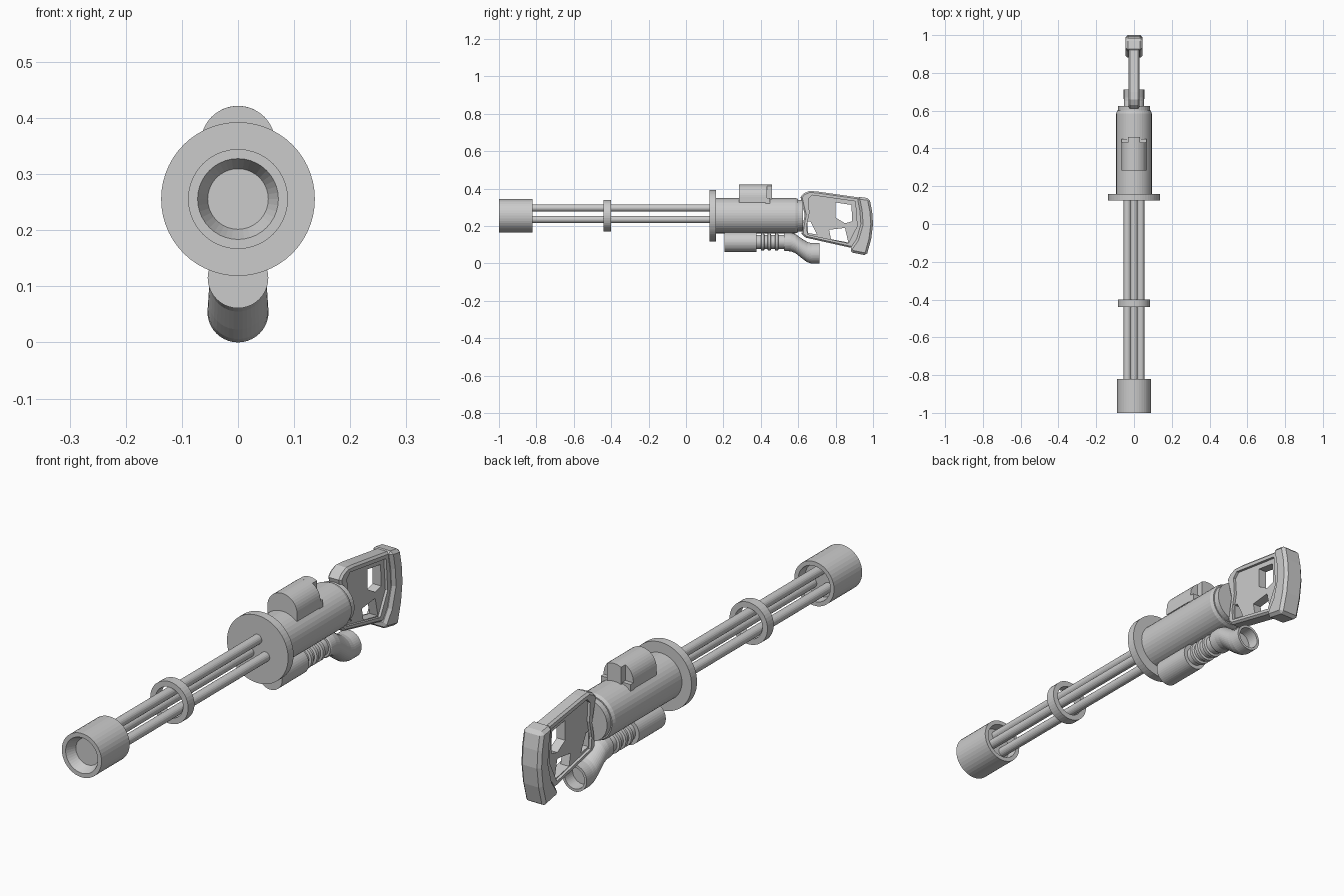
import bpy, bmesh, math

if "Cube" in bpy.data.objects:
    bpy.data.objects.remove(bpy.data.objects["Cube"])

metal = bpy.data.materials.new("plain_grey")
metal.diffuse_color = (0.6, 0.6, 0.6, 1)
metal.use_nodes = True
metal.node_tree.nodes["Principled BSDF"].inputs["Base Color"].default_value = metal.diffuse_color
AXIS = 0.2555          # height of the barrel axis


def finish(name, bm):
    bmesh.ops.recalc_face_normals(bm, faces=bm.faces)
    me = bpy.data.meshes.new(name)
    bm.to_mesh(me)
    bm.free()
    me.materials.append(metal)
    ob = bpy.data.objects.new(name, me)
    bpy.context.collection.objects.link(ob)
    return ob


def tube(name, rings, n=40, x=0, closed=False):
    """Skin circles (y, z, radius) standing across the y axis."""
    bm = bmesh.new()
    loops = []
    for y, z, r in rings:
        loops.append([bm.verts.new((x + r * math.sin(2 * math.pi * i / n), y,
                                    z + r * math.cos(2 * math.pi * i / n))) for i in range(n)])
    pairs = list(zip(loops, loops[1:]))
    if closed:
        pairs.append((loops[-1], loops[0]))
    else:
        bm.faces.new(loops[0])
        bm.faces.new(loops[-1])
    for a, b in pairs:
        for i in range(n):
            j = (i + 1) % n
            bm.faces.new((a[i], a[j], b[j], b[i]))
    return finish(name, bm)


def lathe(name, profile, z=AXIS, **kw):
    return tube(name, [(y, z, r) for y, r in profile], **kw)


def prism(name, pts, a, b, along="x"):
    """Extrude an outline: (y, z) along x, or (x, z) along y."""
    bm = bmesh.new()
    put = (lambda p, t: (t, p[0], p[1])) if along == "x" else (lambda p, t: (p[0], t, p[1]))
    lo = [bm.verts.new(put(p, a)) for p in pts]
    hi = [bm.verts.new(put(p, b)) for p in pts]
    bm.faces.new(lo)
    bm.faces.new(hi)
    for i in range(len(pts)):
        j = (i + 1) % len(pts)
        bm.faces.new((lo[i], lo[j], hi[j], hi[i]))
    return finish(name, bm)


def apply_mod(ob, kind, **props):
    m = ob.modifiers.new(kind, kind)
    for k, v in props.items():
        setattr(m, k, v)
    bpy.context.view_layer.objects.active = ob
    bpy.ops.object.modifier_apply(modifier=m.name)


def cut(ob, pts, a, b):
    c = prism("cutter", pts, a, b)
    apply_mod(ob, "BOOLEAN", operation="DIFFERENCE", object=c)
    bpy.data.objects.remove(c)


# Muzzle, recessed at both ends
lathe("muzzle", [(-.96, .054), (-1, .072), (-1, .089), (-.82, .089), (-.82, .072), (-.86, .068)])

# Three barrels in a triangle
for i in range(3):
    t = 2 * math.pi * i / 3
    lathe("barrel_%d" % (i + 1), [(-.88, .0195), (.14, .0195)],
          z=AXIS + .041 * math.cos(t), x=.041 * math.sin(t), n=20)

# Barrel clamp ring and front flange
lathe("barrel_ring", [(-.44, .062), (-.44, .085), (-.40, .085), (-.40, .062)], closed=True)
lathe("front_flange", [(.125, .137), (.16, .137)], n=56)

# Main body with stepped rear collar
lathe("body", [(.15, .094), (.585, .094), (.6, .089), (.6, .084), (.625, .084)])

# Top housing: arched cover, rear tongue and low base
def arch(w, r=.0665, zc=.355, base=.325, n=20):
    a = math.asin(min(1, w / r))
    top = [(r * math.sin(a - 2 * a * i / n), zc + r * math.cos(a - 2 * a * i / n)) for i in range(n + 1)]
    return [(-w, base), (w, base)] + top

prism("top_cover", arch(.0665), .283, .432, "y")
prism("top_cover_tongue", arch(.031), .425, .46, "y")
prism("top_cover_base", [(-.0665, .32), (.0665, .32), (.0665, .35), (-.0665, .35)], .425, .45, "y")

# Lower tube: front cylinder, ribbed neck
LOW = .115
lathe("lower_cylinder", [(.206, .054), (.377, .054)], z=LOW)
ribs = [(.37, .038)]
for y in (.40, .435, .475):
    ribs += [(y, .038), (y + .003, .047), (y + .017, .047), (y + .02, .038)]
lathe("ribbed_neck", ribs + [(.535, .038)], z=LOW)

# Bent outlet with hollow end
tube("bent_outlet", [(.525, LOW, .046), (.53, LOW, .049), (.56, LOW, .05), (.585, .106, .051),
                     (.625, .076, .053), (.65, .060, .054), (.67, .0545, .0545), (.713, .0545, .0545),
                     (.713, .0545, .044), (.665, .0545, .042)])

# Shoulder stock: frame with recessed sides and openings
stock = prism("stock_frame", [(.612, .355), (.63, .375), (.66, .388), (.70, .385), (.93, .352),
                              (.95, .2), (.9, .08), (.872, .086), (.64, .138), (.618, .158),
                              (.625, .21), (.635, .26)], -.03, .03)
apply_mod(stock, "BEVEL", width=.008, segments=1, limit_method="ANGLE", angle_limit=math.radians(60))
recess = [(.655, .345), (.675, .365), (.905, .332), (.915, .2), (.868, .108),
          (.65, .155), (.645, .2), (.66, .27)]
for s in (-1, 1):
    cut(stock, recess, *sorted((s * .019, s * .06)))
for hole in ([(.80, .326), (.885, .313), (.888, .225), (.85, .215), (.80, .245)],
             [(.765, .18), (.85, .19), (.868, .112), (.775, .13)],
             [(.65, .225), (.665, .225), (.70, .155), (.652, .163)]):
    cut(stock, hole, -.1, .1)

# Butt pad
butt = prism("butt_pad", [(.915, .358), (.981, .348), (.995, .28), (1, .21), (.99, .13), (.966, .043),
                          (.888, .058), (.874, .075), (.912, .13), (.935, .21), (.93, .28)], -.045, .045)
apply_mod(butt, "BEVEL", width=.012, segments=1, limit_method="ANGLE", angle_limit=math.radians(60))
